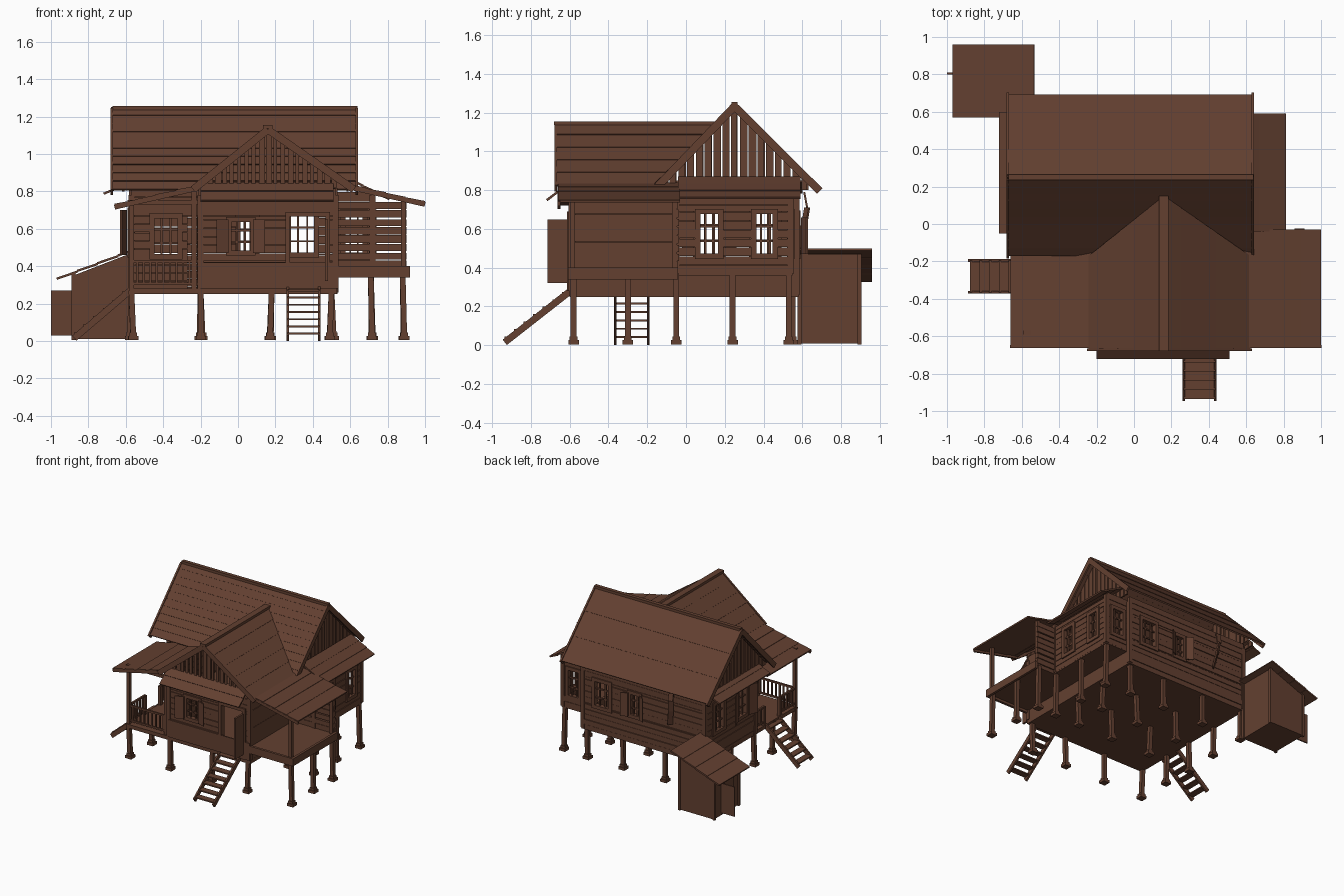
import bpy, bmesh, random
from mathutils import Vector as V

random.seed(4)
cube = bpy.data.objects.get("Cube")
if cube:
    bpy.data.objects.remove(cube)


def material(name, rgb):
    m = bpy.data.materials.new(name)
    m.use_nodes = True
    m.diffuse_color = (*rgb, 1)
    m.node_tree.nodes["Principled BSDF"].inputs["Base Color"].default_value = (*rgb, 1)
    return m


WOOD = material("weathered brown wood", (0.125, 0.051, 0.030))


def slab(bm, pts, d):
    """Extrude a polygon along d."""
    a = [bm.verts.new(p) for p in pts]
    b = [bm.verts.new(V(p) + V(d)) for p in pts]
    bm.faces.new(a)
    bm.faces.new(b[::-1])
    for i in range(len(a)):
        j = (i + 1) % len(a)
        bm.faces.new((a[i], b[i], b[j], a[j]))


def box(bm, x0, x1, y0, y1, z0, z1):
    slab(bm, [(x0, y0, z0), (x1, y0, z0), (x1, y1, z0), (x0, y1, z0)], (0, 0, z1 - z0))


def beam(bm, p, q, w, h):
    """Straight timber between two points, w wide and h deep."""
    p, q = V(p), V(q)
    d = (q - p).normalized()
    s = d.cross(V((0, 0, 1)))
    s = s.normalized() if s.length > 0.01 else V((1, 0, 0))
    u = s.cross(d)
    slab(bm, [p + s * w * i / 2 + u * h * j / 2 for i, j in ((-1, -1), (1, -1), (1, 1), (-1, 1))], q - p)


def finish(name, bm):
    bmesh.ops.recalc_face_normals(bm, faces=bm.faces)
    me = bpy.data.meshes.new(name)
    bm.to_mesh(me)
    bm.free()
    me.materials.append(WOOD)
    ob = bpy.data.objects.new(name, me)
    bpy.context.collection.objects.link(ob)


def along(bm, axis, a0, a1, b0, b1, z0, z1):
    """Box whose length runs along the named axis."""
    if axis == "x":
        box(bm, a0, a1, b0, b1, z0, z1)
    else:
        box(bm, b0, b1, a0, a1, z0, z1)


def wall(name, axis, pos, a0, a1, z0, z1, holes=(), gap=0.003, step=0.045):
    """Horizontal planks with openings left free."""
    bm = bmesh.new()
    cuts = sorted({z0, z1, *(h[2] for h in holes), *(h[3] for h in holes)})
    for lo, hi in zip(cuts, cuts[1:]):
        n = max(1, round((hi - lo) / step))
        for i in range(n):
            b, t = lo + (hi - lo) * i / n, lo + (hi - lo) * (i + 1) / n
            start, spans = a0, []
            for h in sorted(holes):
                if h[2] < (b + t) / 2 < h[3]:
                    spans.append((start, h[0]))
                    start = h[1]
            spans.append((start, a1))
            w = 0.009 + random.uniform(0, 0.004)
            for s, e in spans:
                if e - s > 0.002:
                    along(bm, axis, s, e, pos - w, pos + w, b, t - gap * random.uniform(0.5, 1.5))
    finish(name, bm)


def window(name, axis, pos, hole, out, shutters=True):
    """Frame, bars and a pair of shutters standing open on the out side."""
    a0, a1, z0, z1 = hole
    bm = bmesh.new()
    f = 0.014
    for a in (a0, a1):
        along(bm, axis, a - f, a + f, pos - 0.02, pos + 0.02, z0 - f, z1 + f)
    for z in (z0, z1):
        along(bm, axis, a0, a1, pos - 0.02, pos + 0.02, z - f, z + f)
    for k in (1, 2):
        a, z = a0 + (a1 - a0) * k / 3, z0 + (z1 - z0) * k / 3
        along(bm, axis, a - 0.005, a + 0.005, pos - 0.006, pos + 0.006, z0, z1)
        along(bm, axis, a0, a1, pos - 0.006, pos + 0.006, z - 0.005, z + 0.005)
    if shutters:
        half = (a1 - a0) * 0.5
        for a, s in ((a0, -1), (a1, 1)):
            e = a + s * half
            c0, c1 = (a, pos + out * 0.024), (e, pos + out * 0.05)
            pts = [(*c, z) if axis == "x" else (c[1], c[0], z)
                   for c, z in ((c0, z0), (c1, z0), (c1, z1), (c0, z1))]
            slab(bm, pts, (0, out * 0.01, 0) if axis == "x" else (out * 0.01, 0, 0))
    finish(name, bm)


def roof(name, r0, r1, e1, e0, n, t=0.012):
    """Lapped boards parallel to the ridge r0-r1, down to the eave e0-e1."""
    bm = bmesh.new()
    r0, r1, e0, e1 = map(V, (r0, r1, e0, e1))
    up = (r1 - r0).cross(e0 - r0).normalized()
    up = up if up.z > 0 else -up
    for i in range(n):
        u, v = i / n, (i + 1) / n
        lift = up * random.uniform(0.002, 0.005)
        slab(bm, [r0.lerp(e0, u), r1.lerp(e1, u), r1.lerp(e1, v) + lift, r0.lerp(e0, v) + lift], -up * t)
    finish(name, bm)


def gable(name, axis, pos, a0, am, a1, zb, zt, n, gap):
    """Upright boards cut to the slope of the roof."""
    bm = bmesh.new()
    top = lambda a: zb + (zt - zb) * ((a - a0) / (am - a0) if a < am else (a1 - a) / (a1 - am))
    for i in range(n):
        a = a0 + (a1 - a0) * i / n
        b = a0 + (a1 - a0) * (i + 1) / n - gap * random.uniform(0.4, 1.6)
        pts = [(a, zb - 0.02), (b, zb - 0.02), (b, top(b)), (a, top(a))]
        if axis == "x":
            slab(bm, [(p, pos, z) for p, z in pts], (0, 0.012, 0))
        else:
            slab(bm, [(pos, p, z) for p, z in pts], (0.012, 0, 0))
    finish(name, bm)


# Main roof, front cross roof and lean-to roofs
roof("main_roof_front", (-.68, .25, 1.25), (.64, .25, 1.25), (.64, -.17, .81), (-.68, -.17, .81), 10)
roof("main_roof_back", (-.68, .25, 1.25), (.64, .25, 1.25), (.64, .69, .81), (-.68, .69, .81), 3)
roof("cross_roof_left", (.16, -.67, 1.15), (.16, .15, 1.15), (-.24, -.17, .825), (-.24, -.67, .825), 5)
roof("cross_roof_right", (.16, -.67, 1.15), (.16, .15, 1.15), (.62, -.17, .825), (.62, -.67, .825), 5)
roof("left_porch_roof", (-.22, -.66, .83), (-.22, -.10, .83), (-.66, -.10, .73), (-.66, -.66, .73), 4)
roof("right_porch_roof", (.58, -.66, .84), (.58, -.03, .84), (1.0, -.03, .745), (1.0, -.66, .745), 4)
roof("right_pent_roof", (.60, -.04, .87), (.60, .59, .87), (.81, .59, .76), (.81, -.04, .76), 3)
roof("left_pent_roof", (-.59, -.05, .85), (-.59, .6, .85), (-.72, .6, .79), (-.72, -.05, .79), 2)
roof("front_awning", (-.2, -.60, .85), (.51, -.60, .85), (.51, -.72, .75), (-.2, -.72, .75), 2)

# Ridge caps and barge boards
bm = bmesh.new()
box(bm, -.67, .64, .235, .265, 1.232, 1.256)
box(bm, .135, .185, -.68, .15, 1.135, 1.155)
for x in (-.675, .635):
    for y in (-.17, .69):
        beam(bm, (x, .25, 1.232), (x, y, .795), .014, .04)
for x in (-.24, .62):
    beam(bm, (.16, -.672, 1.13), (x, -.672, .81), .014, .04)
for x0, x1, z0, z1 in ((-.66, -.22, .715, .815), (.58, 1.0, .825, .73)):
    beam(bm, (x0, -.655, z0), (x1, -.655, z1), .014, .025)
finish("ridge_caps_and_barge_boards", bm)

gable("right_gable", "y", .58, -.13, .25, .64, .82, 1.22, 17, .010)
gable("left_gable", "y", -.62, -.13, .25, .64, .82, 1.22, 17, .010)
gable("front_gable", "x", -.61, -.20, .16, .54, .84, 1.13, 19, .012)

# House walls
back_win, back_win2 = (.27, .42, .46, .68), (.0, .1, .47, .66)
side_wins = [(.06, .18, .46, .69), (.35, .46, .46, .69)]
front_win, door, porch_win = (-.05, .08, .47, .65), (.27, .47, .30, .67), (-.46, -.31, .45, .67)
left_wins = [(.05, .19, .46, .70), (.34, .48, .46, .70)]
wall("back_wall", "x", .57, -.57, .53, .25, .82, [back_win, back_win2])
wall("left_wall", "y", -.57, -.06, .57, .25, .82, left_wins)
wall("porch_back_wall", "x", -.06, -.57, -.2, .25, .82, [porch_win, (-.27, -.22, .28, .67)])
wall("front_wall", "x", -.59, -.2, .52, .28, .82, [front_win, door])
wall("front_room_left_wall", "y", -.2, -.59, -.06, .28, .82)
wall("front_room_right_wall", "y", .52, -.59, -.06, .25, .82, step=.14)
wall("right_skirt", "y", .52, -.06, .57, .25, .40, step=.12)
wall("bay_side_wall", "y", .72, -.06, .54, .37, .76, side_wins)
wall("bay_back_wall", "x", .54, .52, .72, .37, .80, [(.56, .68, .46, .69)])
wall("right_porch_back_wall", "x", -.05, .52, .9, .39, .75, gap=.007)

window("back_window", "x", .57, back_win, 1, False)
window("small_back_window", "x", .57, back_win2, 1)
window("bay_back_window", "x", .54, (.56, .68, .46, .69), 1, False)
window("front_window", "x", -.59, front_win, -1)
window("porch_window", "x", -.06, porch_win, -1, False)
for i, h in enumerate(side_wins):
    window(f"bay_window_{i + 1}", "y", .72, h, 1, False)
for i, h in enumerate(left_wins):
    window(f"left_window_{i + 1}", "y", -.57, h, -1, i == 0)

# Door frame and the door standing open
bm = bmesh.new()
for x in (.265, .48):
    box(bm, x - .012, x + .012, -.615, -.57, .28, .69)
box(bm, .26, .49, -.615, -.57, .665, .69)
box(bm, .465, .48, -.715, -.60, .32, .65)
finish("front_door", bm)

# Floors, sills and corner trim
bm = bmesh.new()
box(bm, -.58, .53, -.60, .57, .25, .28)
box(bm, .52, .92, -.60, -.05, .36, .39)
box(bm, .52, .73, -.05, .55, .36, .39)
box(bm, .5, .92, -.61, -.59, .34, .40)
box(bm, .90, .92, -.61, -.04, .34, .40)
box(bm, -.2, .53, -.61, -.60, .28, .42)
for x, y, z in ((-.2, -.59, .28), (.52, -.59, .28), (-.57, -.06, .26), (-.57, .57, .26),
                (.52, .57, .26), (.72, -.05, .37), (.72, .54, .37)):
    box(bm, x - .016, x + .016, y - .016, y + .016, z, .78)
finish("floors_and_trim", bm)

# Stilts on square feet
bm = bmesh.new()
spots = [(x, y) for x in (-.57, -.2, .18, .5) for y in (-.58, -.05, .24, .55)]
spots += [(.88, -.58), (.88, -.05), (.71, -.05), (.71, .24), (.71, .53), (-.57, -.3), (.88, -.3)]
for x, y in spots:
    top = .37 if x > .6 else .27
    lean = random.uniform(-.012, .012)
    beam(bm, (x + lean, y, .02), (x, y, top), .03, .03)
    x += lean
    foot = [(x + i * .027, y + j * .027, 0.005) for i, j in ((-1, -1), (1, -1), (1, 1), (-1, 1))]
    slab(bm, foot, (0, 0, .022))
    box(bm, x - .02, x + .02, y - .02, y + .02, .026, .045)
finish("stilts", bm)

# Porch posts and railings
bm = bmesh.new()
for x, y, z0, z1 in ((-.57, -.58, .28, .75), (-.57, -.38, .28, .43), (-.57, -.18, .28, .43),
                     (-.235, -.58, .28, .80), (.885, -.585, .38, .76), (.885, -.06, .38, .76)):
    box(bm, x - .013, x + .013, y - .013, y + .013, z0, z1)
for z in (.30, .42):
    box(bm, -.57, -.22, -.587, -.573, z, z + .014)
    for y0, y1 in ((-.58, -.38), (-.18, -.06)):
        box(bm, -.577, -.563, y0, y1, z, z + .014)
for i in range(9):
    box(bm, -.545 + i * .035, -.533 + i * .035, -.585, -.575, .30, .43)
for y in (-.545, -.51, -.475, -.44, -.41, -.14, -.10):
    box(bm, -.575, -.565, y - .006, y + .006, .30, .43)
box(bm, -.59, -.2, -.59, -.57, .73, .755)
finish("porch_posts_and_railings", bm)


def ladder(name, foot, head, side, n):
    """Two sloping rails and flat treads."""
    bm = bmesh.new()
    foot, head, side = V(foot), V(head), V(side)
    for s in (-1, 1):
        beam(bm, foot + side * s, head + side * s, .014, .035)
    for i in range(n):
        c = foot.lerp(head, (i + .5) / n)
        run = (head - foot) * V((1, 1, 0))
        run = run.normalized() * .026
        slab(bm, [c - side - run, c + side - run, c + side + run, c - side + run], (0, 0, .01))
    finish(name, bm)


ladder("front_ladder", (.35, -.935, .015), (.35, -.59, .285), (.085, 0, 0), 7)
ladder("left_ladder", (-.875, -.28, .015), (-.57, -.28, .275), (0, .085, 0), 6)

# Outbuilding with its door ajar
bm = bmesh.new()
slab(bm, [(-.88, .58, .01), (-.57, .58, .01), (-.57, .58, .47), (-.88, .58, .35)], (0, .32, 0))
for x in (-.88, -.57):
    for y in (.585, .895):
        box(bm, x - .01, x + .01, y - .01, y + .01, .005, .36 if x < -.7 else .47)
box(bm, -1.0, -.88, .80, .81, .03, .27)
box(bm, -.89, -.88, .66, .80, .03, .30)
finish("outbuilding", bm)
roof("outbuilding_roof", (-.535, .57, .50), (-.535, .96, .50), (-.97, .96, .335), (-.97, .57, .335), 4)

# Loose board hanging from the back wall
bm = bmesh.new()
for p, q in (((-.3, .61, .79), (-.3, .625, .71)), ((-.3, .625, .71), (-.29, .61, .62)), ((-.29, .61, .62), (-.27, .59, .50))):
    beam(bm, p, q, .04, .01)
finish("loose_board", bm)
